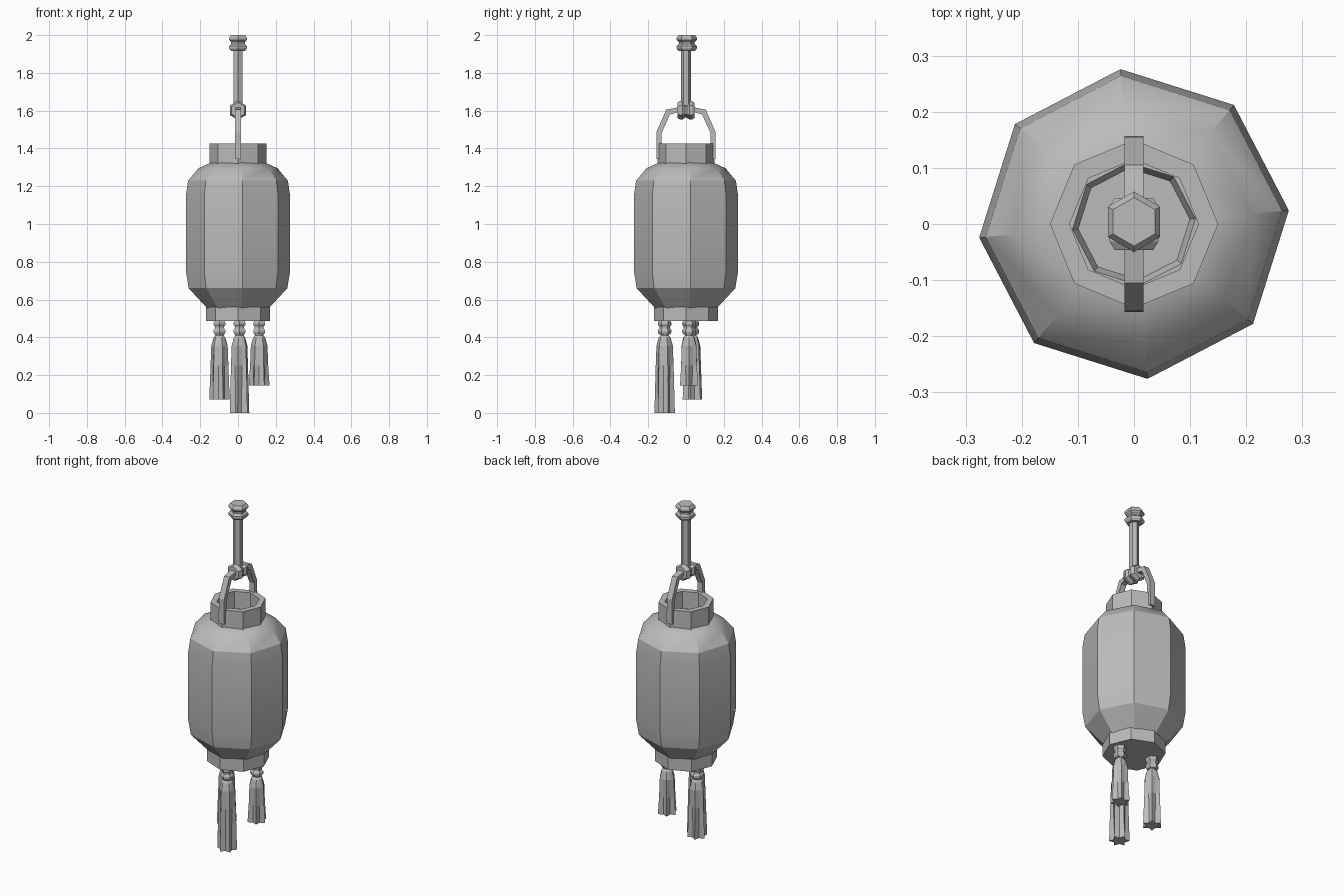
import bpy, bmesh
from math import sin, cos, pi, radians
from mathutils import Matrix, Vector

if "Cube" in bpy.data.objects:
    bpy.data.objects.remove(bpy.data.objects["Cube"])

grey = bpy.data.materials.new("plain grey")
grey.use_nodes = True
grey.diffuse_color = (0.5, 0.5, 0.5, 1)
grey.node_tree.nodes["Principled BSDF"].inputs["Base Color"].default_value = (0.5, 0.5, 0.5, 1)


def finish(name, bm, smooth=False):
    bmesh.ops.recalc_face_normals(bm, faces=bm.faces)
    mesh = bpy.data.meshes.new(name)
    bm.to_mesh(mesh)
    bm.free()
    mesh.materials.append(grey)
    obj = bpy.data.objects.new(name, mesh)
    bpy.context.collection.objects.link(obj)
    if smooth:
        bpy.ops.object.select_all(action="DESELECT")
        obj.select_set(True)
        bpy.context.view_layer.objects.active = obj
        bpy.ops.object.shade_smooth_by_angle(angle=radians(30))
    return obj


def lathe(name, profile, sides, turn=0, move=(0, 0, 0), rot=None, closed=False, smooth=False):
    """Turn (radius, height[, fold]) points into a faceted shape; fold pulls in every second corner."""
    bm = bmesh.new()
    rings = []
    for r, z, *fold in profile:
        ring = []
        for i in range(sides):
            a = radians(turn) + 2 * pi * i / sides
            k = r * (1 - (fold[0] if fold and i % 2 else 0))
            ring.append(bm.verts.new((k * cos(a), k * sin(a), z)))
        rings.append(ring)
    pairs = list(zip(rings, rings[1:]))
    if closed:
        pairs.append((rings[-1], rings[0]))
    else:
        bm.faces.new(rings[0])
        bm.faces.new(rings[-1])
    for low, high in pairs:
        for i in range(sides):
            j = (i + 1) % sides
            bm.faces.new((low[i], low[j], high[j], high[i]))
    matrix = Matrix.Translation(Vector(move)) @ (rot or Matrix())
    bmesh.ops.transform(bm, matrix=matrix, verts=bm.verts)
    return finish(name, bm, smooth)


def double_bead(name, r, h, sides=6, turn=90, move=(0, 0, 0), rot=None):
    """Two bulges with a waist, centred on its own middle."""
    half = [(0.8, 0.5), (1, 0.34), (1, 0.2), (0.78, 0.06)]
    points = [(r * a, -h * b) for a, b in half] + [(r * a, h * b) for a, b in reversed(half)]
    return lathe(name, points, sides, turn, move, rot)


# Paper body, with a shallow recess under the collar
lathe("lantern_body", [(0.165, 0.555), (0.262, 0.66), (0.277, 0.75), (0.277, 1.15),
                       (0.265, 1.23), (0.21, 1.295), (0.145, 1.325), (0.11, 1.325), (0.1, 1.3)],
      8, turn=5, smooth=True)

# Collars
lathe("top_collar", [(0.15, 1.317), (0.15, 1.425), (0.115, 1.425), (0.115, 1.317)], 8, closed=True)
lathe("bottom_collar", [(0.17, 0.487), (0.17, 0.56)], 8)

# Bail handle: bent flat strip, mirrored front to back
outer = [(0.157, 1.345), (0.155, 1.49), (0.105, 1.605), (0.03, 1.62)]
inner = [(0.13, 1.345), (0.13, 1.48), (0.085, 1.58), (0.03, 1.595)]
outer += [(-y, z) for y, z in reversed(outer)]
inner += [(-y, z) for y, z in reversed(inner)]
bm = bmesh.new()
strips = [[[bm.verts.new((x, y, z)) for y, z in line] for line in (outer, inner)] for x in (-0.017, 0.017)]
(a, b), (c, d) = strips
for i in range(len(outer) - 1):
    for p, q in ((a, b), (b, d), (d, c), (c, a)):
        bm.faces.new((p[i], p[i + 1], q[i + 1], q[i]))
for i in (0, -1):
    bm.faces.new((a[i], b[i], d[i], c[i]))
finish("bail_handle", bm)

# Hanging rod with its knot and end knob
double_bead("rod_knot", 0.05, 0.092, move=(0, 0, 1.602), rot=Matrix.Rotation(pi / 2, 4, "X"))
lathe("hanging_rod", [(0.027, 1.62), (0.027, 1.94)], 6, turn=90)
double_bead("rod_knob", 0.054, 0.084, move=(0, 0.004, 1.958))

# Tassels: beaded head and folded skirt, each of its own length
for name, x, y, bottom, turn in (("front", 0.008, -0.113, 0.0, 20),
                                 ("right", -0.098, 0.034, 0.07, 50),
                                 ("left", 0.112, 0.016, 0.145, 0)):
    double_bead(name + "_tassel_head", 0.036, 0.075, move=(x, y, 0.452))
    lathe(name + "_tassel_skirt",
          [(0.022, 0.42), (0.022, 0.41), (0.032, 0.398, 0.05), (0.044, 0.355, 0.1),
           (0.048, 0.25, 0.25), (0.055, bottom, 0.4)],
          12, turn=turn, move=(x, y, 0))
